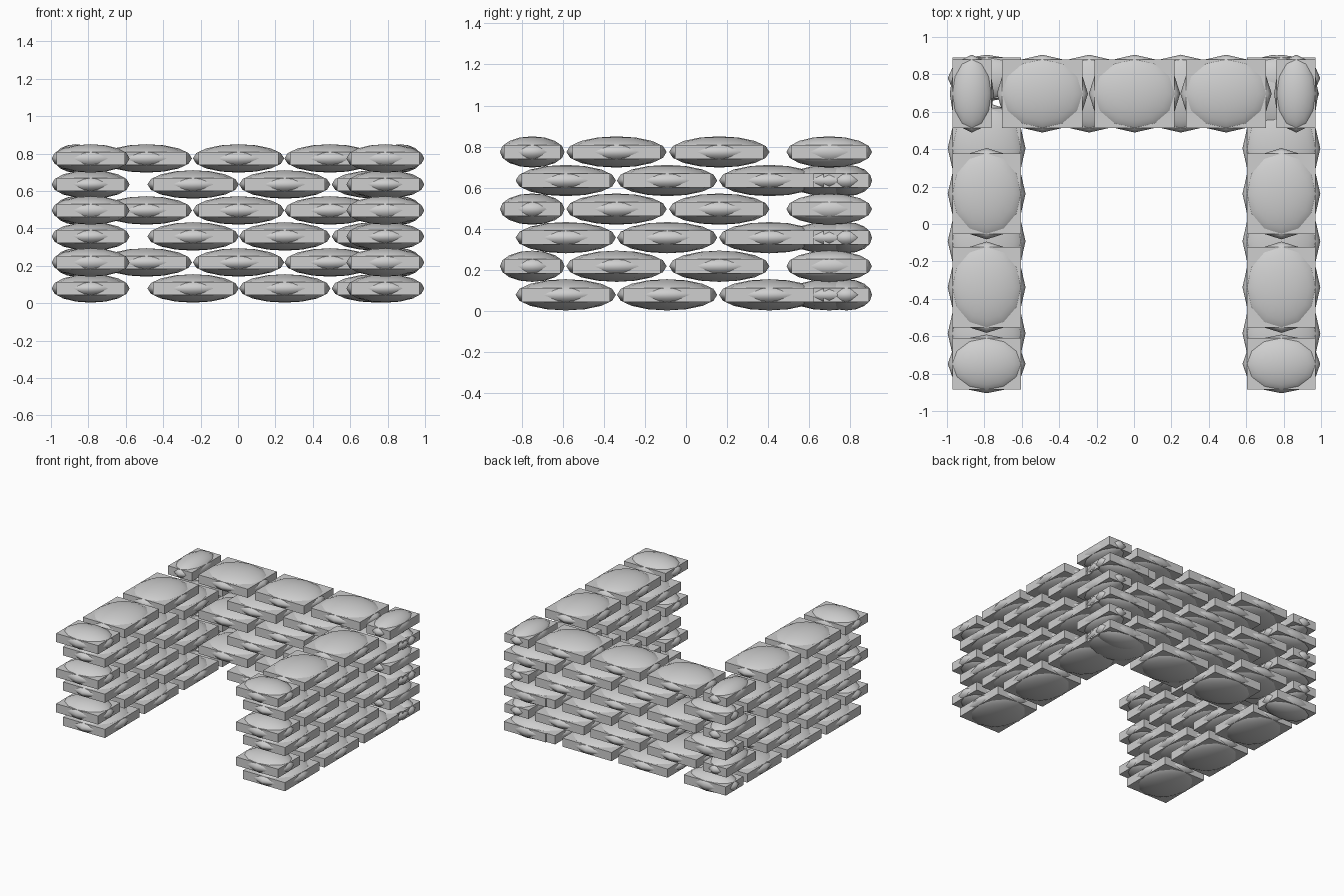
import bpy, bmesh
from mathutils import Matrix

if "Cube" in bpy.data.objects:
    bpy.data.objects.remove(bpy.data.objects["Cube"])

canvas = bpy.data.materials.new("grey_canvas")
canvas.diffuse_color = (0.62, 0.62, 0.62, 1)
canvas.use_nodes = True
canvas.node_tree.nodes["Principled BSDF"].inputs["Base Color"].default_value = canvas.diffuse_color

# One unit sandbag: a low-poly smooth ellipsoid bulging out of a flat slab
bm = bmesh.new()
bmesh.ops.create_uvsphere(bm, u_segments=12, v_segments=8, radius=1)
for f in bm.faces:
    f.smooth = True
bmesh.ops.create_cube(bm, size=2, matrix=Matrix.Diagonal((0.88, 0.88, 0.45, 1)))
bag_mesh = bpy.data.meshes.new("sandbag")
bm.to_mesh(bag_mesh)
bm.free()
bag_mesh.materials.append(canvas)

LONG, WIDE, HIGH = 0.244, 0.208, 0.076   # half sizes of a full bag
LEG_X, BACK_Y = 0.788, 0.697


def bag(name, x, y, z, half_x, half_y):
    ob = bpy.data.objects.new(name, bag_mesh)
    ob.location = (x, y, z)
    ob.scale = (half_x, half_y, HIGH)
    bpy.context.collection.objects.link(ob)


# Six courses in running bond; odd and even courses are staggered
for row in range(6):
    z = 0.079 + 0.139 * row
    if row % 2 == 0:
        back = [(-0.24, LONG), (0.25, LONG), (0.745, LONG)]
        leg = [(-0.585, LONG), (-0.092, LONG), (0.405, LONG), (0.78, 0.125)]
    else:
        back = [(-0.867, 0.118), (-0.49, LONG), (0.003, LONG),
                (0.492, LONG), (0.867, 0.118)]
        leg = [(-0.748, 0.157), (-0.338, LONG), (0.162, LONG)]
    # Back wall
    for x, half in back:
        bag("back_wall_bag", x, BACK_Y, z, half, WIDE)
    # Two side walls
    for side, label in ((-1, "left"), (1, "right")):
        for y, half in leg:
            bag(label + "_wall_bag", side * LEG_X, y, z, WIDE, half)
